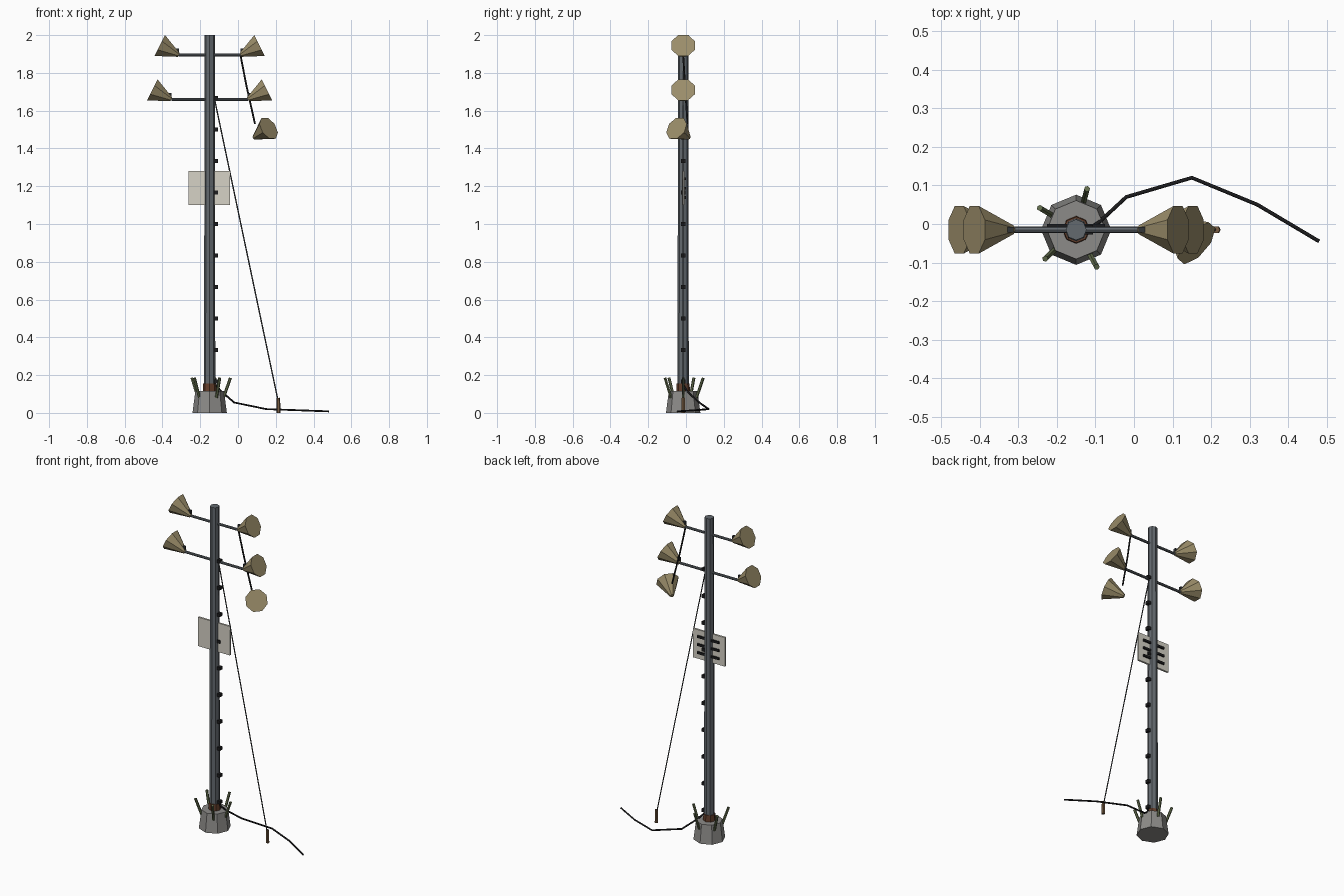
import bpy, bmesh, math
from mathutils import Vector, Matrix

if "Cube" in bpy.data.objects:
    bpy.data.objects.remove(bpy.data.objects["Cube"], do_unlink=True)


def material(name, r, g, b):
    m = bpy.data.materials.new(name)
    m.use_nodes = True
    m.diffuse_color = (r, g, b, 1)
    bsdf = next(n for n in m.node_tree.nodes if n.type == 'BSDF_PRINCIPLED')
    bsdf.inputs["Base Color"].default_value = (r, g, b, 1)
    bsdf.inputs["Roughness"].default_value = 0.8
    return m


STEEL = material("grey steel", 0.125, 0.142, 0.158)
TAN = material("faded tan horn", 0.33, 0.27, 0.145)
CONCRETE = material("concrete", 0.265, 0.26, 0.25)
RUST = material("rust", 0.125, 0.048, 0.024)
PALE = material("pale panel", 0.67, 0.645, 0.565)
BLACK = material("black rubber", 0.012, 0.012, 0.013)
DARK = material("dark metal", 0.03, 0.033, 0.037)
WIRE = material("wire grey", 0.06, 0.064, 0.068)
WOOD = material("stake wood", 0.19, 0.11, 0.055)
GREEN = material("dry green stalk", 0.125, 0.155, 0.075)

PX, PY = -0.15, -0.015  # mast axis


def finish(name, bm, mat):
    mesh = bpy.data.meshes.new(name)
    bm.to_mesh(mesh)
    bm.free()
    mesh.materials.append(mat)
    ob = bpy.data.objects.new(name, mesh)
    bpy.context.collection.objects.link(ob)
    return ob


def rod(name, start, end, r1, r2, mat, sides=8, spin=0.0):
    """Straight tapered prism between two points."""
    a, b = Vector(start), Vector(end)
    axis = (b - a).normalized()
    side = Vector((-axis.y, axis.x, 0))
    side = side.normalized() if side.length > 1e-4 else Vector((1, 0, 0))
    up = axis.cross(side)
    frame = Matrix((side, up, axis)).transposed().to_4x4()
    bm = bmesh.new()
    bmesh.ops.create_cone(
        bm, cap_ends=True, segments=sides, radius1=r1, radius2=r2,
        depth=(b - a).length,
        matrix=Matrix.Translation((a + b) / 2) @ frame @ Matrix.Rotation(spin, 4, 'Z'))
    return finish(name, bm, mat)


def box(name, centre, size, mat):
    bm = bmesh.new()
    bmesh.ops.create_cube(bm, size=1, matrix=Matrix.Translation(centre) @ Matrix.Diagonal((*size, 1)))
    return finish(name, bm, mat)


def cable(name, points, radius, mat):
    curve = bpy.data.curves.new(name, 'CURVE')
    curve.dimensions = '3D'
    curve.bevel_depth = radius
    curve.bevel_resolution = 1
    curve.use_fill_caps = True
    spline = curve.splines.new('POLY')
    spline.points.add(len(points) - 1)
    for p, co in zip(spline.points, points):
        p.co = (*co, 1)
    curve.materials.append(mat)
    ob = bpy.data.objects.new(name, curve)
    bpy.context.collection.objects.link(ob)
    return ob


def horn(name, tip, heading):
    """Eight-sided horn tilted upward, opening away from its tip."""
    tilt = math.radians(26.5)
    d = Vector((math.cos(heading) * math.cos(tilt), math.sin(heading) * math.cos(tilt), math.sin(tilt)))
    tip = Vector(tip)
    return rod(name, tip, tip + d * 0.112, 0.012, 0.067, TAN, 8, math.pi / 8)


# Footing, collar and mast
rod("concrete_base", (PX, PY, 0), (PX, PY, 0.115), 0.091, 0.076, CONCRETE)
rod("rust_collar", (PX, PY, 0.11), (PX, PY, 0.155), 0.036, 0.034, RUST)
rod("mast", (PX, PY, 0.1), (PX, PY, 2.0), 0.030, 0.027, STEEL)

# Stalks around the footing, leaning outward
for i, degrees in enumerate((0, 75, 149, 223, 299)):
    a = math.radians(degrees)
    c, s = math.cos(a), math.sin(a)
    rod(f"stalk_{i + 1}", (PX + 0.073 * c, PY + 0.073 * s, 0.08),
        (PX + 0.110 * c, PY + 0.110 * s, 0.185), 0.008, 0.008, GREEN, 6)

# Cross arms with a horn and bracket at both ends
for level, z, reach in (("upper", 1.895, 0.164), ("lower", 1.66, 0.203)):
    rod(level + "_arm", (PX - reach, PY, z), (PX + reach, PY, z), 0.008, 0.008, STEEL)
    for side, sx in (("left", 1), ("right", -1)):
        end = PX + sx * reach
        horn(f"{level}_{side}_horn", (end, PY, z), 0 if sx > 0 else math.pi)
        box(f"{level}_{side}_bracket", (end + sx * 0.006, PY, z + 0.016), (0.016, 0.014, 0.036), DARK)

# Loose horn hanging from the upper arm
cable("hanging_wire", [(0.013, PY, 1.895), (0.045, -0.005, 1.73), (0.09, 0.008, 1.53)], 0.005, BLACK)
horn("hanging_horn", (0.086, 0.015, 1.457), math.radians(-40.5))

# Panel on the mast, with slats on its rear
box("panel", (PX - 0.002, PY, 1.19), (0.22, 0.012, 0.18), PALE)
for i in range(3):
    box(f"panel_slat_{i + 1}", (PX, PY + 0.010, 1.14 + 0.05 * i), (0.15, 0.009, 0.014), BLACK)

# Clips up the side of the mast
for i in range(1, 11):
    box(f"clip_{i}", (PX + 0.033, PY, i / 6), (0.022, 0.024, 0.02), BLACK)

# Cable running off along the ground
cable("ground_cable", [
    (PX + 0.031, PY, 0.15), (-0.09, 0.005, 0.115), (-0.02, 0.07, 0.055),
    (0.15, 0.12, 0.02), (0.32, 0.05, 0.014), (0.48, -0.045, 0.008)], 0.005, BLACK)

# Guy wire and its stake
rod("guy_wire", (PX + 0.026, PY, 1.66), (0.213, PY, 0.06), 0.0035, 0.0035, WIRE, 6)
rod("stake", (0.215, PY, 0), (0.213, PY, 0.08), 0.010, 0.010, WOOD, 6)
